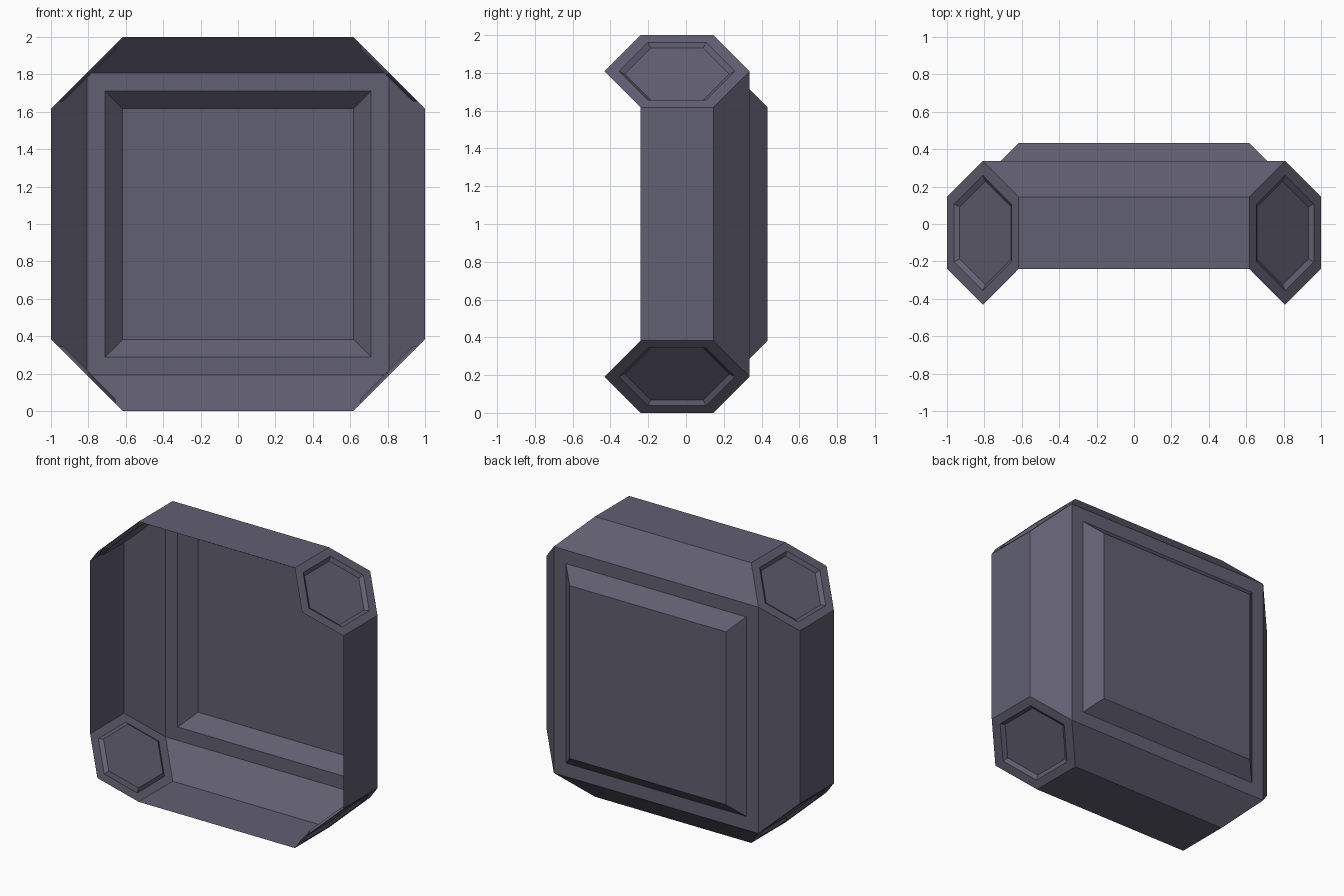
import bpy, bmesh
from math import pi
from mathutils import Vector, Matrix

if "Cube" in bpy.data.objects:
    bpy.data.objects.remove(bpy.data.objects["Cube"])

OUT, CUT, MID = 1.0, 0.617, 0.808      # half size, corner cut start, chamfer middle
Y_TIP, Y_FRONT, Y_SIDE, Y_BACK, Y_BUMP = -0.432, -0.24, 0.145, 0.337, 0.432

bm = bmesh.new()


def face(points):
    return bm.faces.new([bm.verts.new(p) for p in points])


def nested(rings):
    # bands between successive rings, then a cap on the last one
    for a, b in zip(rings, rings[1:]):
        n = len(a)
        for i in range(n):
            j = (i + 1) % n
            face([a[i], a[j], b[j], b[i]])
    face(rings[-1])


def square(half, y):
    return [Vector((sx * half, y, sz * half))
            for sx, sz in ((-1, -1), (1, -1), (1, 1), (-1, 1))]


# Hexagonal corner plate with a shallow recessed panel
hexagon = [Vector(p) for p in (
    (MID, Y_TIP, MID), (CUT, Y_FRONT, OUT), (CUT, Y_SIDE, OUT),
    (MID, Y_BACK, MID), (OUT, Y_SIDE, CUT), (OUT, Y_FRONT, CUT))]
centre = sum(hexagon, Vector()) / 6
inward = Vector((-1, 0, -1)).normalized()


def hex_ring(scale, depth):
    return [centre + (p - centre) * scale + inward * depth for p in hexagon]


hex_rings = [hexagon, hex_ring(0.80, 0), hex_ring(0.72, 0.02)]

# Four walls, sloped back edges and corners, turned about the y axis
for k in range(4):
    turn = Matrix.Rotation(k * pi / 2, 3, 'Y')
    face([turn @ Vector(p) for p in (
        (-CUT, Y_FRONT, OUT), (CUT, Y_FRONT, OUT),
        (CUT, Y_SIDE, OUT), (-CUT, Y_SIDE, OUT))])
    face([turn @ Vector(p) for p in (
        (-CUT, Y_SIDE, OUT), (CUT, Y_SIDE, OUT),
        (MID, Y_BACK, MID), (-MID, Y_BACK, MID))])
    nested([[turn @ p for p in ring] for ring in hex_rings])

# Back plate with a raised bevelled panel
nested([square(MID, Y_BACK), square(0.712, Y_BACK), square(CUT, Y_BUMP)])

# Weld the sheet and point its normals outward
bmesh.ops.remove_doubles(bm, verts=bm.verts, dist=0.001)
bmesh.ops.recalc_face_normals(bm, faces=bm.faces)
bm.normal_update()
panel = max(bm.faces, key=lambda f: f.calc_center_median().y)
if panel.normal.y < 0:
    bmesh.ops.reverse_faces(bm, faces=bm.faces)
bmesh.ops.translate(bm, verts=bm.verts, vec=(0, 0, 1))

mesh = bpy.data.meshes.new("wall_panel_shell")
bm.to_mesh(mesh)
bm.free()
shell = bpy.data.objects.new("wall_panel_shell", mesh)
bpy.context.collection.objects.link(shell)

# Dark violet-grey paint
paint = bpy.data.materials.new("dark_grey")
paint.diffuse_color = (0.12, 0.115, 0.165, 1)
paint.use_nodes = True
paint.node_tree.nodes["Principled BSDF"].inputs["Base Color"].default_value = paint.diffuse_color
mesh.materials.append(paint)
